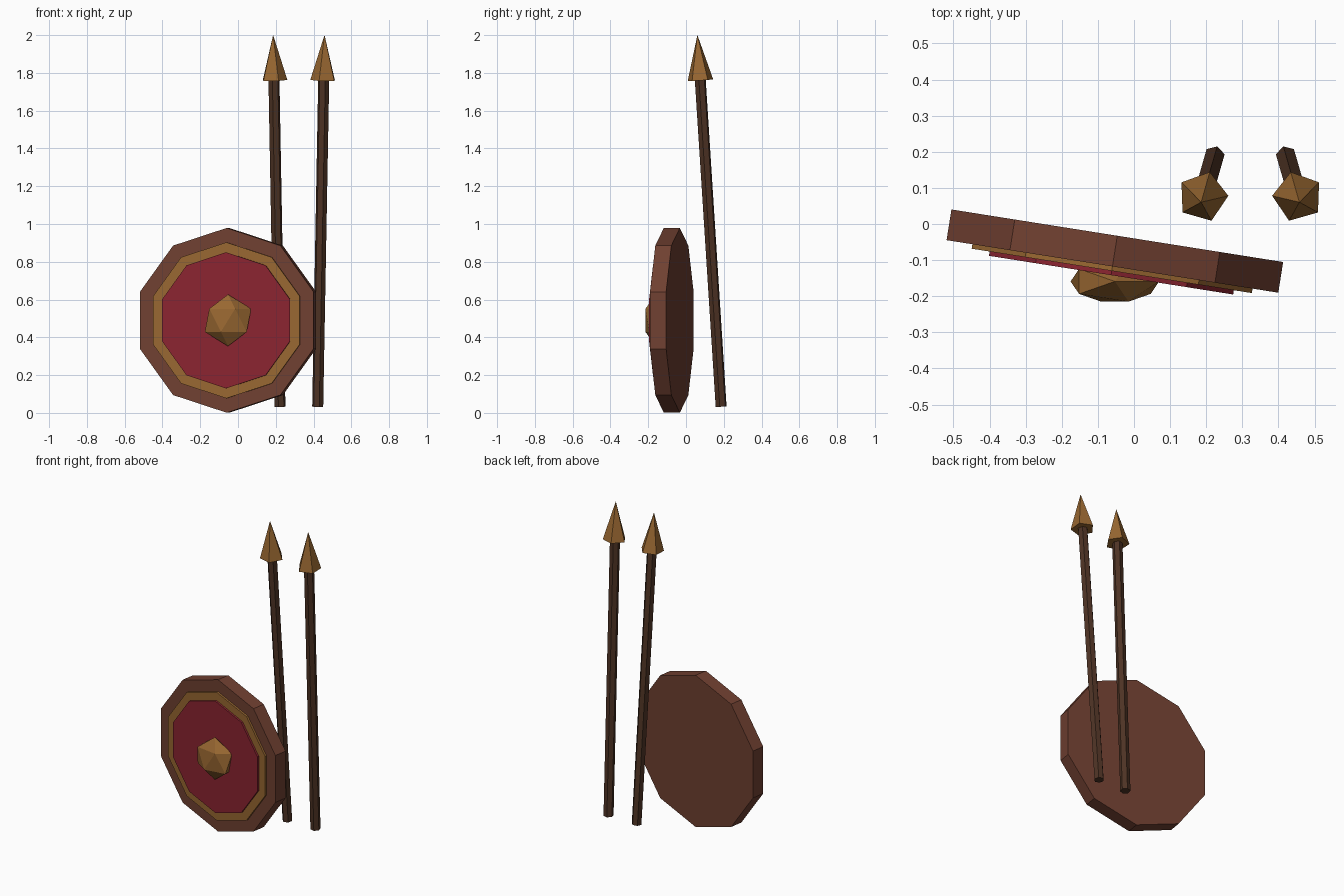
import bpy
from math import radians, sin, cos
from mathutils import Matrix, Vector

cube = bpy.data.objects.get("Cube")
if cube:
    bpy.data.objects.remove(cube, do_unlink=True)


def material(name, *srgb):
    """Flat material from 0-255 sRGB values."""
    col = [((c / 255 + 0.055) / 1.055) ** 2.4 for c in srgb] + [1.0]
    m = bpy.data.materials.new(name)
    m.use_nodes = True
    m.diffuse_color = col
    bsdf = m.node_tree.nodes["Principled BSDF"]
    bsdf.inputs["Base Color"].default_value = col
    bsdf.inputs["Roughness"].default_value = 0.9
    return m


shield_wood = material("shield brown", 112, 64, 49)
shaft_wood = material("dark shaft wood", 78, 51, 36)
gold = material("dull gold", 152, 103, 49)
red = material("deep red", 138, 36, 48)


def finish(name, mat, matrix):
    ob = bpy.context.object
    ob.name = ob.data.name = name
    ob.data.materials.append(mat)
    ob.matrix_world = matrix
    return ob


def prism(name, sides, r1, r2, start, end, mat, frame):
    """Prism or cone between two distances along the z axis of a frame."""
    bpy.ops.mesh.primitive_cone_add(vertices=sides, radius1=r1, radius2=r2, depth=end - start)
    return finish(name, mat, frame @ Matrix.Translation((0, 0, (start + end) / 2)))


# Shield: stacked ten-sided discs, turned slightly to the side, facing forward
shield_frame = (Matrix.Translation((-0.053, -0.075, 0.49))
                @ Matrix.Rotation(radians(-9), 4, 'Z')
                @ Matrix.Rotation(radians(90), 4, 'X'))
prism("shield_body", 10, 0.489, 0.489, -0.043, 0.043, shield_wood, shield_frame)
prism("shield_band", 10, 0.413, 0.413, 0.03, 0.0555, gold, shield_frame)
prism("shield_field", 10, 0.36, 0.36, 0.04, 0.0675, red, shield_frame)

# Boss: flattened faceted ball
bpy.ops.mesh.primitive_ico_sphere_add(subdivisions=1, radius=0.137)
finish("shield_boss", gold, Matrix.Translation((-0.053, -0.159, 0.49)) @ Matrix.Diagonal((1, 0.48, 1, 1)))

# Spears: a mirrored pair leaning forward and apart
length, head = 1.972, 0.24
for side, x, turn in (("right", 0.222, -16), ("left", 0.422, 16)):
    frame = (Matrix.Translation((x, 0.186, 0.033))
             @ Matrix.Rotation(radians(turn), 4, 'Z')
             @ Matrix.Rotation(radians(3.8), 4, 'X'))
    prism(side + "_spear_shaft", 6, 0.03, 0.03, 0, length - head + 0.02, shaft_wood, frame)
    prism(side + "_spear_head", 5, 0.071, 0, length - head, length, gold, frame)
